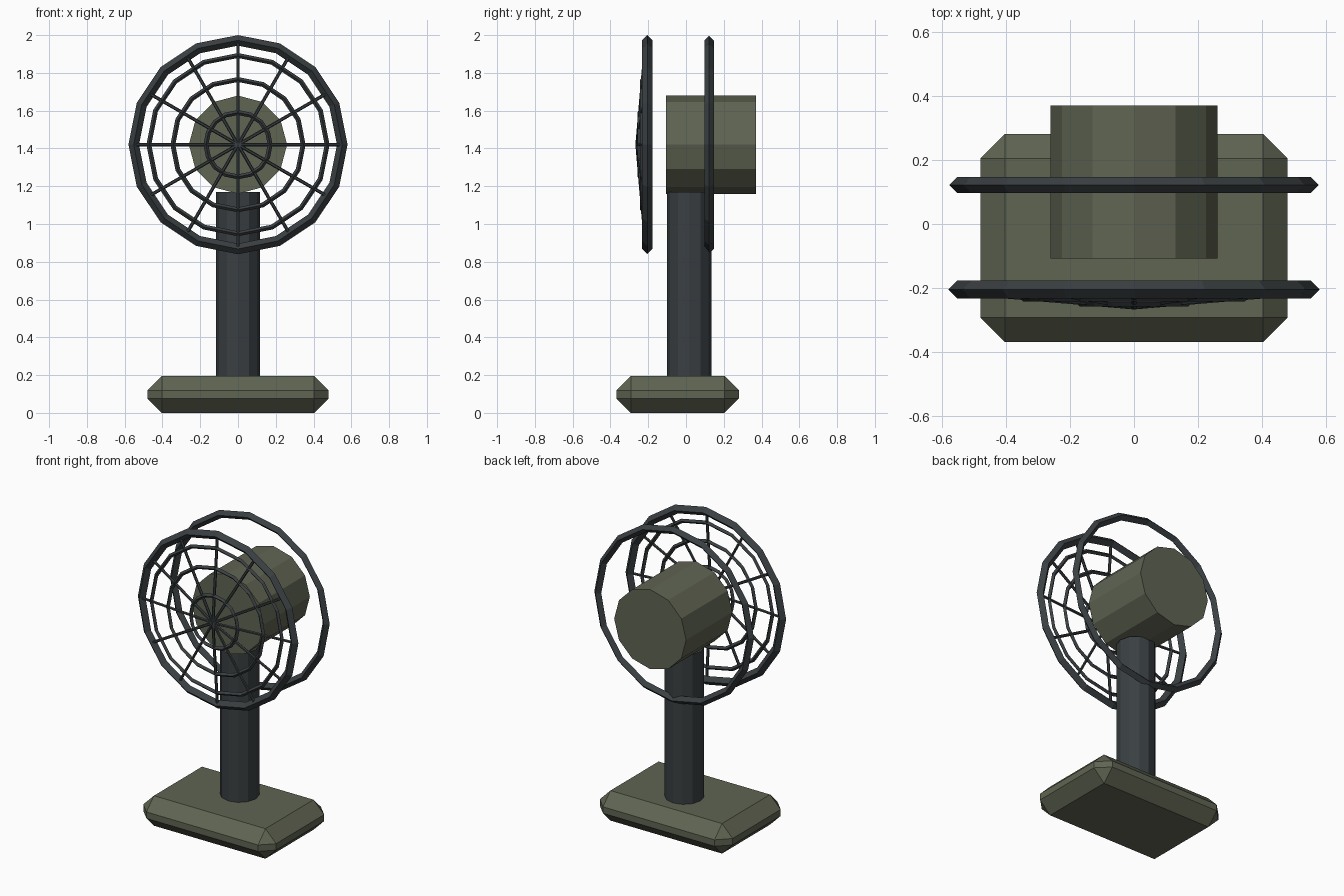
import bpy, bmesh, math
from mathutils import Vector

if "Cube" in bpy.data.objects:
    bpy.data.objects.remove(bpy.data.objects["Cube"])

def material(name, rgb):
    m = bpy.data.materials.new(name)
    m.diffuse_color = (*rgb, 1)
    m.use_nodes = True
    m.node_tree.nodes["Principled BSDF"].inputs["Base Color"].default_value = m.diffuse_color
    return m

olive = material("olive green", (0.115, 0.128, 0.085))
slate = material("dark slate", (0.042, 0.050, 0.054))
AXIS_Z = 1.42  # height of the fan axis

def finish(name, mat):
    ob = bpy.context.object
    ob.name = name
    ob.data.materials.append(mat)
    return ob

def tube(name, a, b, radius, sides, mat, spin=0.0):
    """Prism between two points, spun about its own axis."""
    a, b = Vector(a), Vector(b)
    d = b - a
    bpy.ops.mesh.primitive_cylinder_add(vertices=sides, radius=radius, depth=d.length)
    ob = finish(name, mat)
    ob.rotation_euler = d.to_track_quat('Z', 'Y').to_euler()
    ob.location = (a + b) / 2
    return ob

def ring(name, y, major, minor, minor_sides=4):
    bpy.ops.mesh.primitive_torus_add(
        major_radius=major, minor_radius=minor, major_segments=16,
        minor_segments=minor_sides, location=(0, y, AXIS_Z),
        rotation=(math.pi / 2, 0, 0))
    return finish(name, slate)

# chamfered base
bpy.ops.mesh.primitive_cube_add(size=1, location=(0, -0.044, 0.098))
base = finish("base", olive)
bm = bmesh.new()
bm.from_mesh(base.data)
bmesh.ops.scale(bm, vec=(0.96, 0.65, 0.196), verts=bm.verts)
bmesh.ops.bevel(bm, geom=bm.edges[:], offset=0.077, segments=1,
                affect='EDGES', profile=0.5)
bm.to_mesh(base.data)
bm.free()

# column and motor housing
tube("column", (0, 0.017, 0.15), (0, 0.017, 1.17), 0.117, 12, slate)
tube("motor_housing", (0, -0.107, AXIS_Z), (0, 0.37, AXIS_Z), 0.26, 12, olive)

# outer guard rings
ring("front_guard_ring", -0.205, 0.552, 0.028)
ring("back_guard_ring", 0.122, 0.552, 0.025)

# shallow cone of the front grille
def cone_y(r):
    return -0.259 + 0.085 * r

for i, r in enumerate((0.17, 0.345, 0.472)):
    ring(f"grille_ring_{i + 1}", cone_y(r), r, 0.013)

for i in range(12):
    t = math.tau * i / 12
    tube(f"grille_spoke_{i + 1}", (0, cone_y(0), AXIS_Z),
         (0.55 * math.cos(t), cone_y(0.55), AXIS_Z + 0.55 * math.sin(t)),
         0.009, 6, slate)
